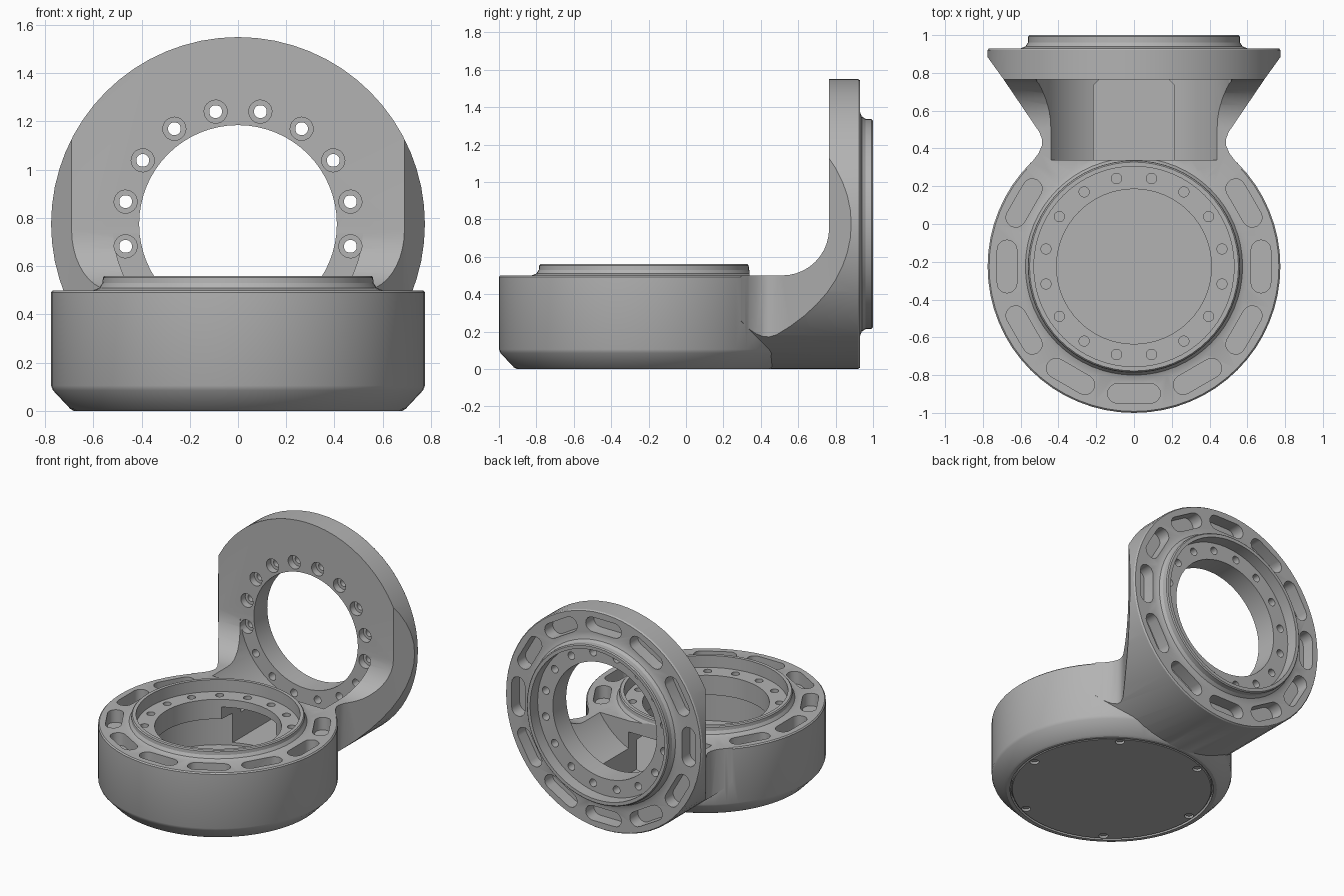
import bpy, bmesh, math
from mathutils import Matrix

if "Cube" in bpy.data.objects:
    bpy.data.objects.remove(bpy.data.objects["Cube"])

grey = bpy.data.materials.new("machined_grey")
grey.use_nodes = True
grey.diffuse_color = (0.45, 0.45, 0.45, 1)
grey.node_tree.nodes["Principled BSDF"].inputs["Base Color"].default_value = (0.45, 0.45, 0.45, 1)

R = 0.775          # housing radius
SEG = 64
CUP = Matrix.Translation((0, -0.225, 0))
FLANGE = Matrix.Translation((0, 0, R)) @ Matrix.Rotation(-math.pi / 2, 4, 'X')
SIDE = Matrix(((0, 0, 1, 0), (1, 0, 0, 0), (0, 1, 0, 0), (0, 0, 0, 1)))


def loft(bm, rings, m):
    """Skin a stack of equal point rings and cap both ends."""
    vs = [[bm.verts.new(m @ Matrix.Translation(p).translation) for p in r] for r in rings]
    n = len(vs[0])
    faces = [bm.faces.new(vs[0]), bm.faces.new(vs[-1])]
    for a, b in zip(vs, vs[1:]):
        for i in range(n):
            j = (i + 1) % n
            faces.append(bm.faces.new((a[i], a[j], b[j], b[i])))
    bmesh.ops.recalc_face_normals(bm, faces=faces)


def lathe(bm, profile, m, seg=SEG):
    turn = [2 * math.pi * i / seg for i in range(seg)]
    loft(bm, [[(r * math.cos(t), r * math.sin(t), z) for t in turn] for r, z in profile], m)


def prism(bm, outline, z0, z1, m):
    loft(bm, [[(x, y, z) for x, y in outline] for z in (z0, z1)], m)


def polar(m, angle, radius):
    return m @ Matrix.Rotation(angle, 4, 'Z') @ Matrix.Translation((radius, 0, 0))


def make(name, build):
    bm = bmesh.new()
    build(bm)
    me = bpy.data.meshes.new(name)
    bm.to_mesh(me)
    bm.free()
    me.materials.append(grey)
    ob = bpy.data.objects.new(name, me)
    bpy.context.collection.objects.link(ob)
    return ob


def combine(ob, operation, build):
    """Boolean a temporary helper into the object and remove the helper."""
    tool = make("helper", build)
    mod = ob.modifiers.new("cut", 'BOOLEAN')
    mod.operation, mod.solver, mod.object = operation, 'EXACT', tool
    bpy.context.view_layer.update()
    mesh = bpy.data.meshes.new_from_object(ob.evaluated_get(bpy.context.evaluated_depsgraph_get()))
    ob.modifiers.clear()
    ob.data = mesh
    bpy.data.objects.remove(tool)


def smooth(ob):
    bpy.ops.object.select_all(action='DESELECT')
    bpy.context.view_layer.objects.active = ob
    ob.select_set(True)
    bpy.ops.object.shade_smooth_by_angle(angle=math.radians(28))


# Elbow: L-shaped side profile with a filleted inner corner
corner = [(0.515 + 0.25 * math.sin(a), 0.75 - 0.25 * math.cos(a))
          for a in (math.pi / 2 * i / 10 for i in range(11))]
ell = [(0.1, -0.05), (0.93, -0.05), (0.93, 1.6), (0.765, 1.6)] + corner[::-1] + [(0.1, 0.5)]
housing = make("elbow_housing", lambda bm: prism(bm, ell, -0.9, 0.9, SIDE))

# Round it about the flange axis
combine(housing, 'INTERSECT', lambda bm: lathe(
    bm, [(R, 0), (R, 0.92), (R - 0.01, 0.935)], FLANGE))

# Narrow it to a waist in plan
half = [(0.3, 0.05), (0.575, 0.295), (0.535, 0.335), (0.505, 0.375), (0.488, 0.415),
        (0.486, 0.445), (0.5, 0.485), (0.69, 0.765), (0.776, 0.885), (0.8, 0.96)]
plan = half + [(-x, y) for x, y in reversed(half)]
combine(housing, 'INTERSECT', lambda bm: prism(bm, plan, -0.1, 1.7, Matrix()))

# Cup body and raised collars
combine(housing, 'UNION', lambda bm: lathe(bm, [
    (0.68, 0), (0.695, 0.008), (0.767, 0.085), (R, 0.105), (R, 0.492), (0.767, 0.5),
    (0.6, 0.5), (0.575, 0.51), (0.562, 0.53), (0.56, 0.553), (0.553, 0.56)], CUP))
combine(housing, 'UNION', lambda bm: lathe(bm, [
    (0.6, 0.88), (0.6, 0.93), (0.575, 0.94), (0.562, 0.96), (0.56, 0.993), (0.553, 1.0)], FLANGE))

# Stepped bores
combine(housing, 'DIFFERENCE', lambda bm: lathe(bm, [
    (0.52, 0.1), (0.52, 0.33), (0.41, 0.335), (0.41, 0.475), (0.53, 0.475), (0.53, 0.7)], CUP))
combine(housing, 'DIFFERENCE', lambda bm: lathe(bm, [
    (0.41, 0.72), (0.41, 0.915), (0.53, 0.915), (0.53, 1.1)], FLANGE))

# Open trough behind the cup, and the passage joining it to the cup
combine(housing, 'DIFFERENCE', lambda bm: lathe(bm, [(0.52, 0.34), (0.52, 0.764)], FLANGE))
passage = [(-0.215, 0), (0.215, 0), (0.215, 0.735), (0.185, 0.764), (-0.185, 0.764), (-0.215, 0.735)]
combine(housing, 'DIFFERENCE', lambda bm: prism(bm, passage, 0.12, 0.42, Matrix()))

# Rounded pockets around both rims
slot = []
for side in (1, -1):
    for i in range(9):
        a = math.pi * i / 8
        slot.append((side * 0.052 * math.cos(a), side * (0.088 + 0.052 * math.sin(a))))


def pockets(bm):
    for k in range(12):
        a = math.radians(30 * k)
        if k not in (2, 3, 4):
            prism(bm, slot, 0.41, 0.6, polar(CUP, a, 0.672))
        prism(bm, slot, 0.84, 1.1, polar(FLANGE, a, 0.672))


def bolt_holes(bm):
    for k in range(16):
        a = math.radians(11.25 + 22.5 * k)
        lathe(bm, [(0.027, 0.3), (0.027, 0.55)], polar(CUP, a, 0.475), 16)
        lathe(bm, [(0.027, 0.7), (0.027, 0.95)], polar(FLANGE, a, 0.475), 16)


def counterbores(bm):
    for k in range(16):
        a = math.radians(11.25 + 22.5 * k)
        if math.sin(a) < 0.25:
            lathe(bm, [(0.048, 0.74), (0.048, 0.815)], polar(FLANGE, a, 0.475), 20)


for cutter in (pockets, bolt_holes, counterbores):
    combine(housing, 'DIFFERENCE', cutter)

# Recess for the bottom cover
combine(housing, 'DIFFERENCE', lambda bm: lathe(bm, [(0.657, -0.1), (0.657, 0.03)], CUP))
smooth(housing)

# Bottom cover with countersunk screws
cover = make("bottom_cover", lambda bm: lathe(bm, [(0.642, 0.002), (0.648, 0.008), (0.648, 0.031)], CUP))


def screws(bm, radius, z0, z1):
    for k in range(6):
        lathe(bm, [(radius, z0), (radius, z1)], polar(CUP, math.radians(55 + 60 * k), 0.61), 16)


combine(cover, 'DIFFERENCE', lambda bm: screws(bm, 0.03, -0.05, 0.022))
smooth(cover)
smooth(make("cover_screws", lambda bm: screws(bm, 0.022, 0.012, 0.026)))
